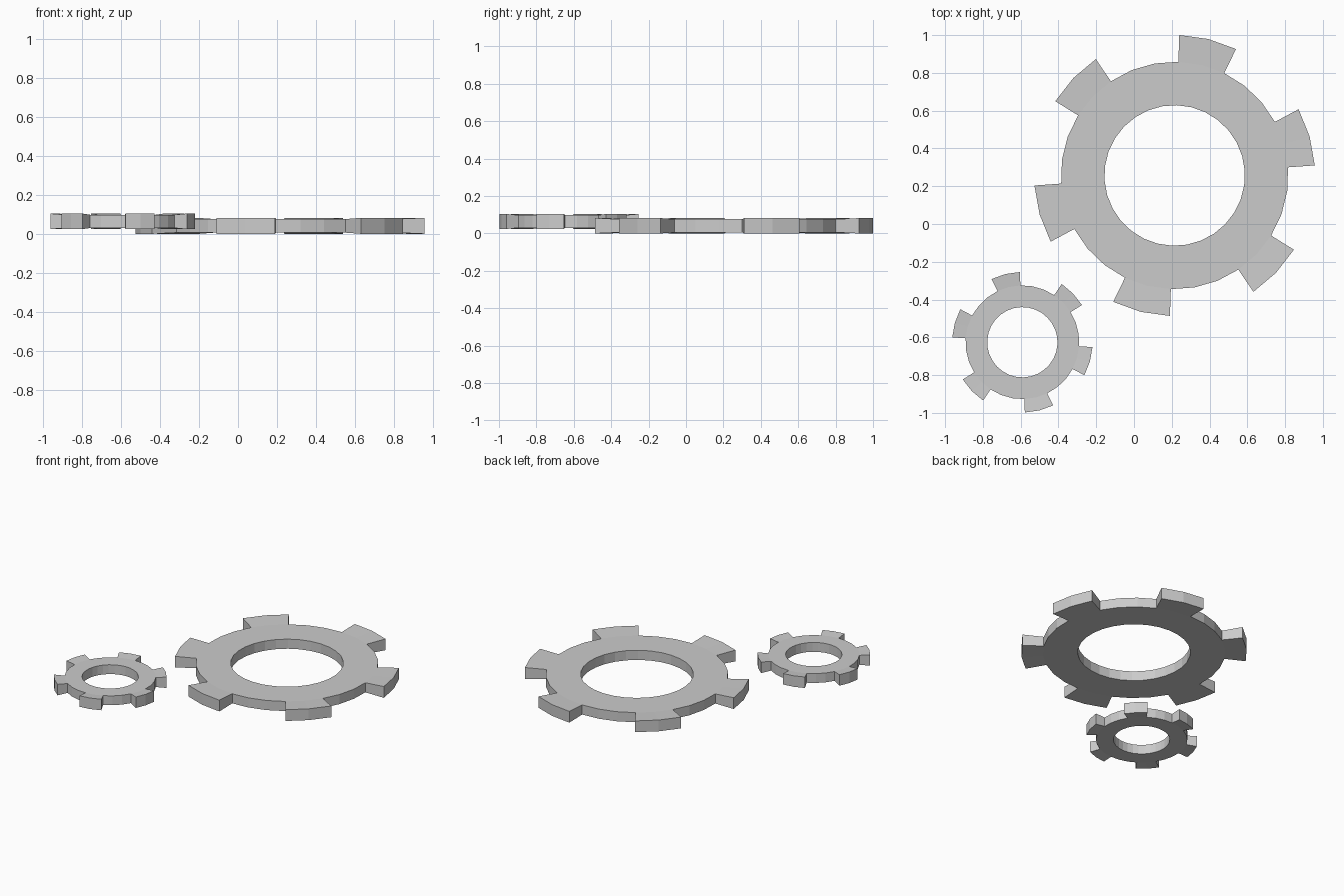
import bpy
import bmesh
from math import sin, cos, radians

if "Cube" in bpy.data.objects:
    bpy.data.objects.remove(bpy.data.objects["Cube"])

TEETH = 6
STEPS = 5            # segments per tooth pitch: two on the tooth, three in the gap
FLARE = 0.006        # teeth thicken slightly towards their tips


def gear(name, centre, inner, root, tip, start_deg, height):
    """Flat ring gear with radial, slightly flared teeth."""
    bm = bmesh.new()
    n = TEETH * STEPS
    half = height / 2

    def ring(radius, h):
        pairs = []
        for i in range(n):
            a = radians(start_deg + 360 * i / n)
            x, y = radius * cos(a), radius * sin(a)
            pairs.append((bm.verts.new((x, y, -h)), bm.verts.new((x, y, h))))
        return pairs

    bore, rim, crown = ring(inner, half - FLARE), ring(root, half - FLARE), ring(tip, half)

    def plate(a, b, i, j):
        # top and bottom faces between two rings
        for k in (0, 1):
            bm.faces.new((a[i][k], b[i][k], b[j][k], a[j][k]))

    def wall(p, q):
        bm.faces.new((p[0], q[0], q[1], p[1]))

    for i in range(n):
        j = (i + 1) % n
        s = i % STEPS
        plate(bore, rim, i, j)
        wall(bore[i], bore[j])
        if s < 2:                       # tooth
            plate(rim, crown, i, j)
            wall(crown[i], crown[j])
            if s == 0:
                wall(rim[i], crown[i])
            else:
                wall(rim[j], crown[j])
        else:                           # gap
            wall(rim[i], rim[j])

    loose = [v for v in bm.verts if not v.link_faces]
    bmesh.ops.delete(bm, geom=loose, context='VERTS')
    bmesh.ops.recalc_face_normals(bm, faces=bm.faces)
    mesh = bpy.data.meshes.new(name)
    bm.to_mesh(mesh)
    bm.free()
    obj = bpy.data.objects.new(name, mesh)
    obj.location = centre
    bpy.context.collection.objects.link(obj)
    return obj


# Large gear resting on the ground, small half-size gear slightly raised
gear("large_gear", (0.215, 0.257, 0.041), 0.372, 0.602, 0.744, 4.1, 0.082)
gear("small_gear", (-0.591, -0.626, 0.064), 0.186, 0.301, 0.372, 32.0, 0.08)
